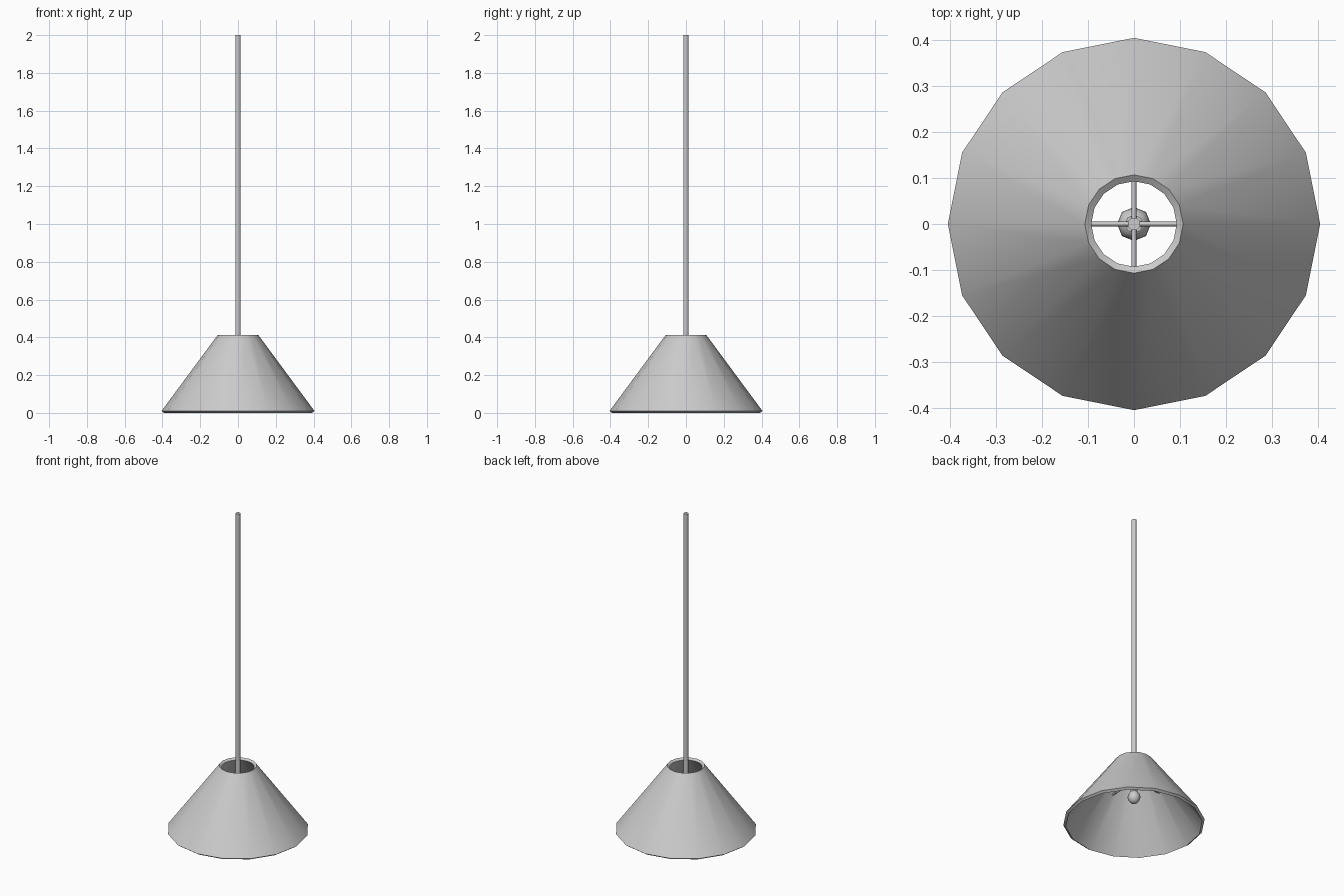
import bpy, math
from mathutils import Vector

cube = bpy.data.objects.get("Cube")
if cube:
    bpy.data.objects.remove(cube, do_unlink=True)

grey = bpy.data.materials.new("light_grey")
grey.use_nodes = True
colour = (0.6, 0.6, 0.6, 1)
grey.diffuse_color = colour
grey.node_tree.nodes["Principled BSDF"].inputs["Base Color"].default_value = colour


def lathe(name, profile, sides, closed=False, turn=0.0):
    """Spin an (r, z) profile around z; open profiles get capped ends."""
    verts, faces = [], []
    for r, z in profile:
        for i in range(sides):
            a = 2 * math.pi * i / sides + turn
            verts.append((r * math.cos(a), r * math.sin(a), z))
    n = len(profile)
    for j in range(n if closed else n - 1):
        k = (j + 1) % n
        for i in range(sides):
            m = (i + 1) % sides
            faces.append((j * sides + i, j * sides + m, k * sides + m, k * sides + i))
    if not closed:
        faces.append(tuple(reversed(range(sides))))
        faces.append(tuple(range((n - 1) * sides, n * sides)))
    mesh = bpy.data.meshes.new(name)
    mesh.from_pydata(verts, [], faces)
    obj = bpy.data.objects.new(name, mesh)
    bpy.context.collection.objects.link(obj)
    return finish(obj)


def finish(obj, angle=50):
    obj.data.materials.append(grey)
    bpy.ops.object.select_all(action='DESELECT')
    obj.select_set(True)
    bpy.context.view_layer.objects.active = obj
    bpy.ops.object.shade_smooth_by_angle(angle=math.radians(angle))
    return obj


# Conical shade with a wall thickness square to its slope
lathe("shade", [(0.405, 0.010), (0.107, 0.413), (0.093, 0.403), (0.391, 0.0)], 16, closed=True)

# Hanging rod and bulb socket
lathe("rod", [(0.0145, 0.26), (0.0145, 2.0)], 8, turn=math.pi / 8)
lathe("socket", [(0.02, 0.205), (0.02, 0.265)], 8)

# Round bulb
bpy.ops.mesh.primitive_uv_sphere_add(segments=8, ring_count=8, radius=0.037, location=(0, 0, 0.175))
bulb = bpy.context.object
bulb.name = "bulb"
bulb.scale.z = 1.1
finish(bulb, 60)

# Four spokes from the rod out to the shade wall
for i, side in enumerate(("left", "back", "right", "front")):
    a = i * math.pi / 2
    out = Vector((math.cos(a), math.sin(a), 0))
    bpy.ops.mesh.primitive_cylinder_add(vertices=8, radius=0.005, depth=0.185,
                                        location=out * 0.0975 + Vector((0, 0, 0.275)),
                                        rotation=(0, math.pi / 2, a))
    spoke = bpy.context.object
    spoke.name = "spoke_" + side
    finish(spoke)
